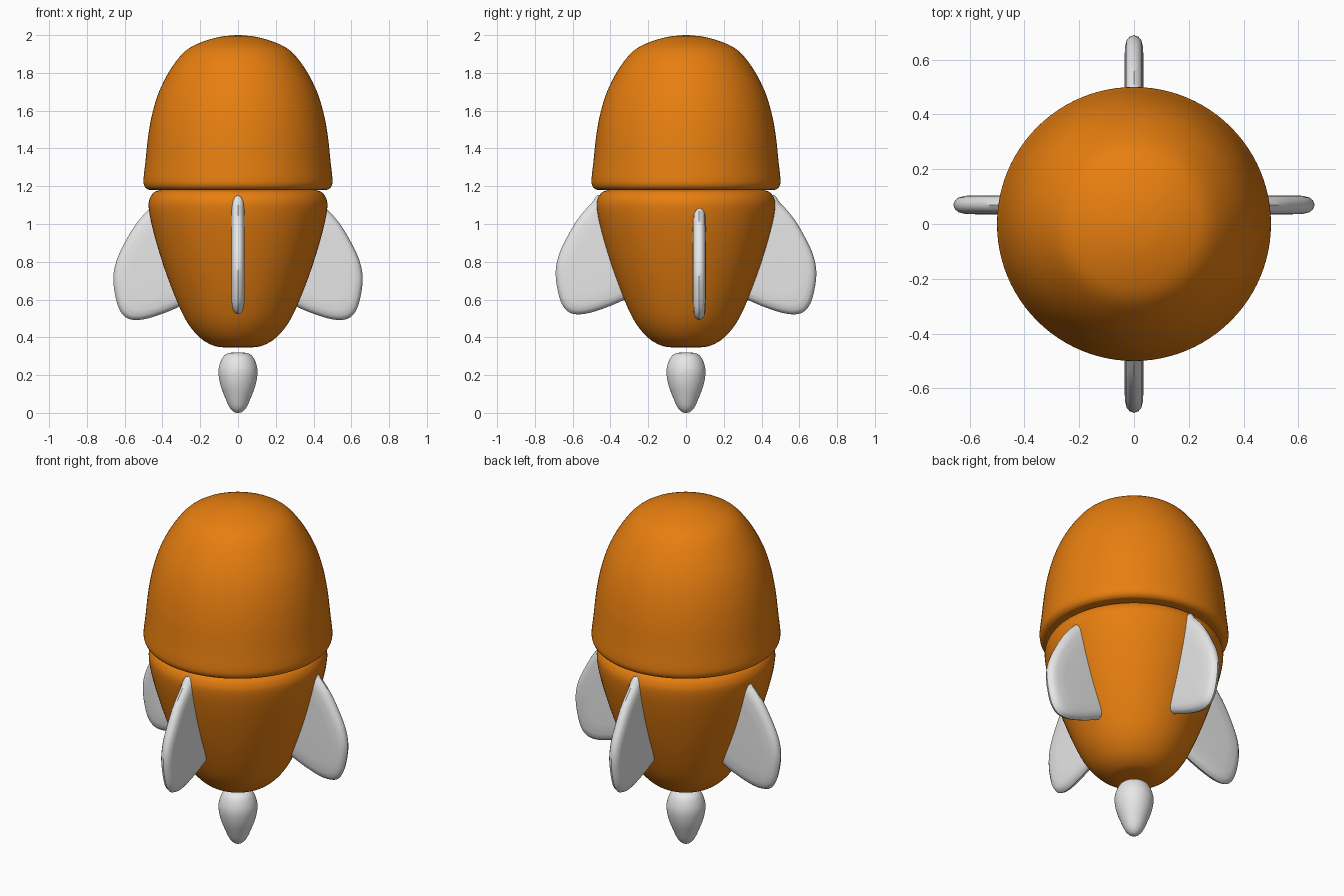
import bpy
import bmesh
from math import radians, sin, cos, pi
from mathutils import Vector, Matrix

cube = bpy.data.objects.get("Cube")
if cube:
    bpy.data.objects.remove(cube, do_unlink=True)


def material(name, rgb):
    mat = bpy.data.materials.new(name)
    mat.use_nodes = True
    mat.diffuse_color = (*rgb, 1)
    mat.node_tree.nodes["Principled BSDF"].inputs["Base Color"].default_value = (*rgb, 1)
    return mat


orange = material("orange", (0.8, 0.21, 0.005))
light_grey = material("light grey", (0.8, 0.8, 0.8))


def smooth_path(points, steps, closed=False):
    """Catmull-Rom curve through 2D points."""
    pts = [Vector(p) for p in points]
    n = len(pts)
    pick = (lambda i: pts[i % n]) if closed else (lambda i: pts[max(0, min(n - 1, i))])
    path = []
    for i in range(n if closed else n - 1):
        a, b, c, d = (pick(i + k) for k in (-1, 0, 1, 2))
        for s in range(steps):
            t = s / steps
            path.append(b + (c - a) * t / 2 + (a - b * 2.5 + c * 2 - d / 2) * t * t
                        + (b * 3 - a - c * 3 + d) * t ** 3 / 2)
    return path if closed else path + [pts[-1]]


def bridge(bm, rings):
    """Join successive closed vertex rings and cap both ends."""
    for low, high in zip(rings, rings[1:]):
        for i in range(len(low)):
            j = (i + 1) % len(low)
            bm.faces.new((low[i], low[j], high[j], high[i]))
    bm.faces.new(rings[0])
    bm.faces.new(rings[-1])


def finish(bm, name, mat, matrix=None):
    bmesh.ops.recalc_face_normals(bm, faces=bm.faces)
    mesh = bpy.data.meshes.new(name)
    bm.to_mesh(mesh)
    bm.free()
    obj = bpy.data.objects.new(name, mesh)
    bpy.context.collection.objects.link(obj)
    mesh.materials.append(mat)
    if matrix:
        obj.matrix_world = matrix
    bpy.ops.object.select_all(action="DESELECT")
    obj.select_set(True)
    bpy.context.view_layer.objects.active = obj
    bpy.ops.object.shade_smooth_by_angle(angle=radians(40))
    return obj


def lathe(name, profile, mat, sides=96):
    bm = bmesh.new()
    rings = [[bm.verts.new((p.x * cos(2 * pi * k / sides), p.x * sin(2 * pi * k / sides), p.y))
              for k in range(sides)] for p in smooth_path(profile, 4)]
    bridge(bm, rings)
    return finish(bm, name, mat)


# Rounded nose with a softened lower rim
lathe("nose_dome", [(0.01, 2), (0.1, 1.99), (0.2, 1.96), (0.28, 1.915), (0.35, 1.83),
                    (0.41, 1.72), (0.45, 1.6), (0.475, 1.47), (0.49, 1.33), (0.5, 1.24),
                    (0.497, 1.205), (0.482, 1.186), (0.46, 1.18), (0.4, 1.18)], orange)

# Tapered hull below the nose
lathe("hull", [(0.36, 1.182), (0.41, 1.18), (0.445, 1.167), (0.467, 1.135), (0.473, 1.09),
               (0.458, 1), (0.42, 0.86), (0.37, 0.71), (0.31, 0.56), (0.26, 0.466),
               (0.2, 0.397), (0.14, 0.36), (0.09, 0.348), (0.02, 0.346)], orange)

# Exhaust drop
lathe("exhaust_drop", [(0.005, 0.32), (0.05, 0.316), (0.08, 0.295), (0.099, 0.25),
                       (0.103, 0.205), (0.092, 0.145), (0.068, 0.08), (0.045, 0.03),
                       (0.022, 0.006), (0.004, 0)], light_grey)

# Four pillow-shaped fins
FIN_OUTLINE = [(0.42, 1.12), (0.47, 1.08), (0.54, 1), (0.6, 0.9), (0.645, 0.8), (0.66, 0.7),
               (0.64, 0.58), (0.605, 0.515), (0.55, 0.492), (0.46, 0.505), (0.32, 0.558),
               (0.22, 0.62), (0.2, 0.75), (0.3, 1)]
FIN_LAYERS = [(0.6, 0.035), (0.82, 0.033), (0.92, 0.027), (0.975, 0.016), (1, 0)]


def fin(name, angle, location):
    bm = bmesh.new()
    outline = smooth_path(FIN_OUTLINE, 5, closed=True)
    centre = Vector((0.42, 0.77))
    layers = FIN_LAYERS + [(s, -t) for s, t in reversed(FIN_LAYERS[:-1])]
    rings = []
    for scale, depth in layers:
        flat = [centre + (p - centre) * scale for p in outline]
        rings.append([bm.verts.new((p.x, depth, p.y)) for p in flat])
    bridge(bm, rings)
    finish(bm, name, light_grey,
           Matrix.Translation(location) @ Matrix.Rotation(radians(angle), 4, "Z"))


fin("left_fin", 0, (0, 0.07, 0))
fin("right_fin", 180, (0, 0.07, 0))
fin("back_fin", 90, (0, 0.03, 0.03))
fin("front_fin", 270, (0, -0.03, 0.03))
